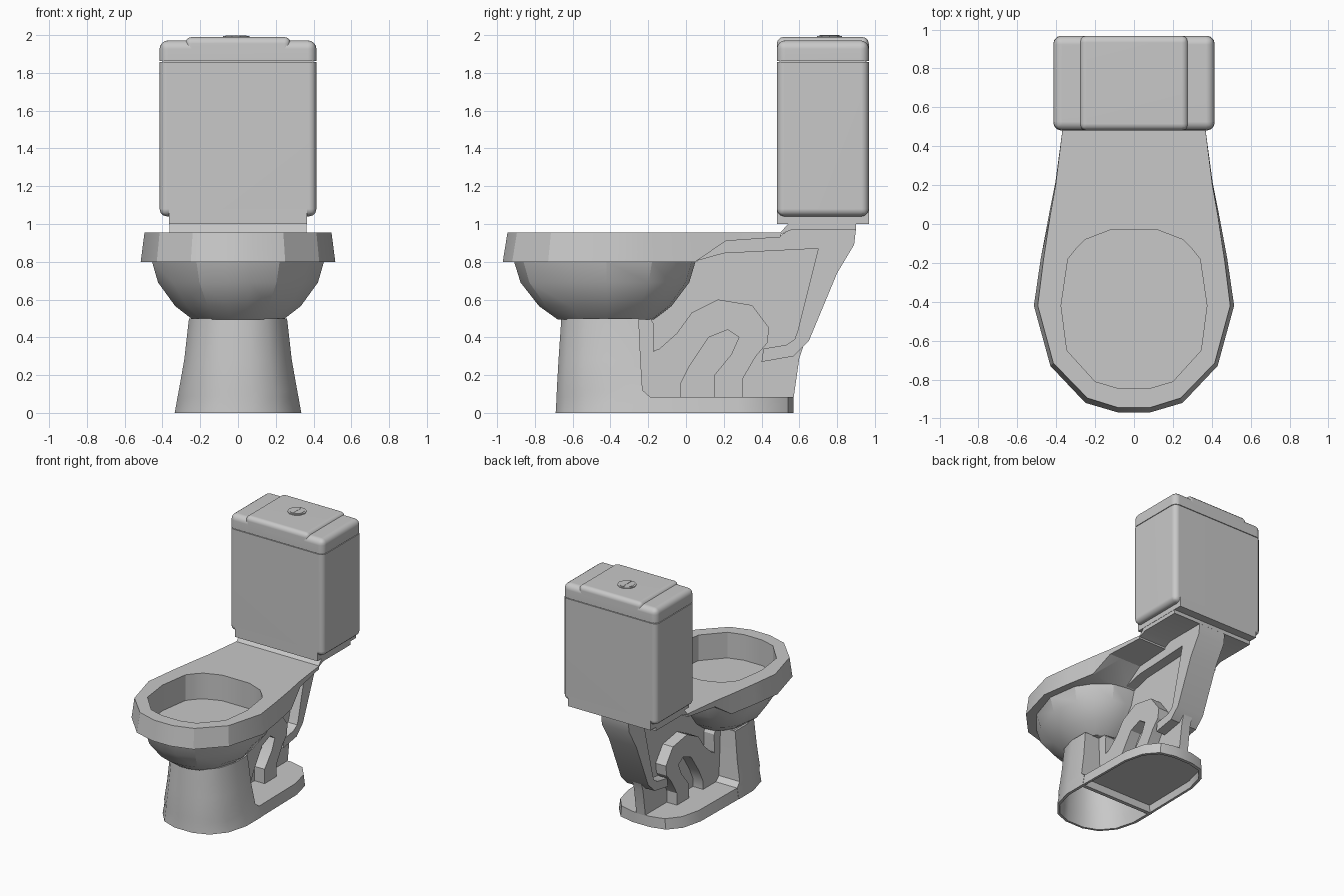
import bpy, bmesh, math

if "Cube" in bpy.data.objects:
    bpy.data.objects.remove(bpy.data.objects["Cube"])

mat = bpy.data.materials.new("grey_ceramic")
mat.diffuse_color = (0.58, 0.58, 0.58, 1)
mat.use_nodes = True
mat.node_tree.nodes["Principled BSDF"].inputs["Base Color"].default_value = mat.diffuse_color


def finish(name, bm, angle=30):
    bmesh.ops.recalc_face_normals(bm, faces=bm.faces)
    me = bpy.data.meshes.new(name)
    bm.to_mesh(me)
    bm.free()
    me.materials.append(mat)
    ob = bpy.data.objects.new(name, me)
    bpy.context.collection.objects.link(ob)
    bpy.ops.object.select_all(action='DESELECT')
    ob.select_set(True)
    bpy.context.view_layer.objects.active = ob
    bpy.ops.object.shade_smooth_by_angle(angle=math.radians(angle))
    return ob


def mirrored(half):
    """Full symmetric loop from right-hand (x, y, z) points."""
    return list(half) + [(-x, y, z) for x, y, z in reversed(half)]


def loft(name, rings, closed=False, angle=30):
    """Skin a series of loops; cap both ends unless the series is closed."""
    bm = bmesh.new()
    loops = [[bm.verts.new(p) for p in r] for r in rings]
    n = len(loops[0])
    pairs = list(zip(loops, loops[1:]))
    if closed:
        pairs.append((loops[-1], loops[0]))
    for a, b in pairs:
        for i in range(n):
            j = (i + 1) % n
            bm.faces.new((a[i], a[j], b[j], b[i]))
    if not closed:
        bm.faces.new(loops[0])
        bm.faces.new(loops[-1])
    return finish(name, bm, angle)


def side_prism(name, profile, half_width):
    """Extrude a (y, z) profile symmetrically across x."""
    return loft(name, [[(s * half_width, y, z) for y, z in profile] for s in (-1, 1)])


def box(name, lo, hi, bevel=0, keep=lambda e: True, seg=3):
    bm = bmesh.new()
    bmesh.ops.create_cube(bm, size=1)
    for v in bm.verts:
        v.co = [lo[i] if v.co[i] < 0 else hi[i] for i in range(3)]
    if bevel:
        bmesh.ops.bevel(bm, geom=[e for e in bm.edges if keep(e)], offset=bevel,
                        segments=seg, profile=0.5, affect='EDGES')
    ob = finish(name, bm, 40)
    if bevel:  # keep the large panels flat-looking
        ob.modifiers.new("panel_normals", 'WEIGHTED_NORMAL').keep_sharp = True
    return ob


def disc(name, x, y, z0, z1, r):
    ring = [(x + r * math.cos(math.radians(a)), y + r * math.sin(math.radians(a)))
            for a in range(0, 360, 36)]
    return loft(name, [[(px, py, z) for px, py in ring] for z in (z0, z1)])


# Bowl, rim and seat deck as one continuous loft
hole = [(.08, -.845), (.2, -.81), (.345, -.65), (.375, -.42), (.34, -.18),
        (.30, -.13), (.25, -.08), (.12, -.03)]
top = [(.08, -.945), (.24, -.895), (.415, -.715), (.495, -.42), (.465, -.18),
       (.43, .05), (.403, .2), (.366, .5)]
lip = [(.08, -.97, .8), (.25, -.92, .8), (.43, -.73, .8), (.515, -.42, .8),
       (.48, -.18, .8), (.437, .05, .8), (.405, .21, .91), (.366, .5, .93)]
# the deck's underside steps down to the bowl in flat strips
step = [(.078, -.96, .8), (.245, -.91, .8), (.422, -.725, .8), (.505, -.42, .8),
        (.47, -.18, .8), (.425, .05, .8), (.3, .21, .91), (.1, .21, .91)]
under = [(.07, -.91), (.22, -.86), (.37, -.68), (.455, -.42), (.42, -.18),
         (.34, -.06), (.22, .03), (.1, .05)]


def level(pts, z, s=1.0, cy=-.42):
    return mirrored([(x * s, cy + (y - cy) * s, z) for x, y in pts])


loft("bowl_and_deck", [
    level(hole, .75), level(hole, .955),
    level(top, .955), mirrored(lip), mirrored(step), level(under, .80),
    level(under, .69, .93), level(under, .565, .73), level(under, .495, .53)], angle=24)

# Hollow pedestal column flaring into the foot
plan = [(.08, -.69), (.2, -.645), (.29, -.54), (.335, -.38), (.335, -.2)]


def column_ring(z, sx, front, back, inset=1.0):
    k = (back - front) / .49
    return mirrored([(x * sx * inset, -.43 + (back + (y + .2) * k + .43) * inset, z)
                     for x, y in plan])


steps = [(0, 1, -.69, -.19), (.085, .955, -.685, -.19), (.12, .935, -.684, -.23),
         (.28, .85, -.675, -.24), (.5, .775, -.66, -.25)]
loft("pedestal_column",
     [column_ring(*s) for s in steps] + [column_ring(*s, inset=.93) for s in reversed(steps)],
     closed=True)

# Upright rib behind the column
side_prism("column_rib", [(-.3, .08), (-.19, .08), (-.175, .2), (-.17, .47),
                          (-.2, .52), (-.3, .52)], .13)

# Rear foot slab, recessed beneath
foot = [(.333, -.22), (.325, .28), (.285, .44), (.2, .54), (.08, .57)]
foot_top = [(x * .957, y) for x, y in foot]
loft("foot_slab", [level(foot, .06, .93, .15), level(foot, 0, .94, .15),
                   level(foot, 0), level(foot_top, .085)])

# Thin central web under the deck
side_prism("web", [(-.25, .08), (-.25, .52), (-.08, .68), (.04, .795), (.2, .88), (.75, .9),
                   (.75, .7), (.62, .35), (.6, .29), (.57, .08)], .04)

# Flange and rear neck that carry the tank
side_prism("neck", [(.02, .795), (.05, .815), (.2, .915), (.5, .94), (.56, .975), (.9, .975),
                    (.89, .89), (.8, .74), (.65, .38), (.57, .3), (.4, .27), (.41, .34),
                    (.53, .36), (.575, .39), (.59, .43), (.70, .87), (.2, .845)], .12)

# Curved trapway
side_prism("trapway", [(-.2, .08), (-.17, .33), (-.14, .34), (-.05, .42), (.03, .53),
                       (.17, .6), (.35, .57), (.44, .45), (.43, .37), (.37, .3), (.3, .18),
                       (.3, .08), (.15, .08), (.15, .2), (.24, .31), (.28, .4), (.22, .44),
                       (.12, .4), (.02, .25), (-.03, .15), (-.03, .08)], .13)

# Sloped pad below the tank
side_prism("tank_pad", [(.47, .932), (.47, .955), (.5, .955), (.54, 1.0), (.9, 1.0),
                        (.9, .97), (.56, .97)], .363)

# Tank: rounded body, square foot, lid with raised centre
box("tank_foot", (-.365, .481, 1.0), (.365, .968, 1.08))
box("tank_body", (-.415, .481, 1.04), (.415, .968, 1.857), .04,
    lambda e: min(v.co.z for v in e.verts) < 1.5)
box("tank_core", (-.4, .495, 1.8), (.4, .955, 1.9))
lid_edges = lambda e: max(v.co.z for v in e.verts) > 1.9
box("tank_lid", (-.415, .481, 1.862), (.415, .968, 1.972), .045, lid_edges, 4)
box("lid_centre", (-.28, .481, 1.868), (.28, .968, 1.99), .035, lid_edges)

# Flush button: ring, cap and divider
disc("button_ring", -.01, .76, 1.98, 1.995, .07)
disc("button_cap", -.01, .76, 1.98, 1.998, .055)
box("button_divider", (-.013, .708, 1.985), (-.007, .812, 2.0))
